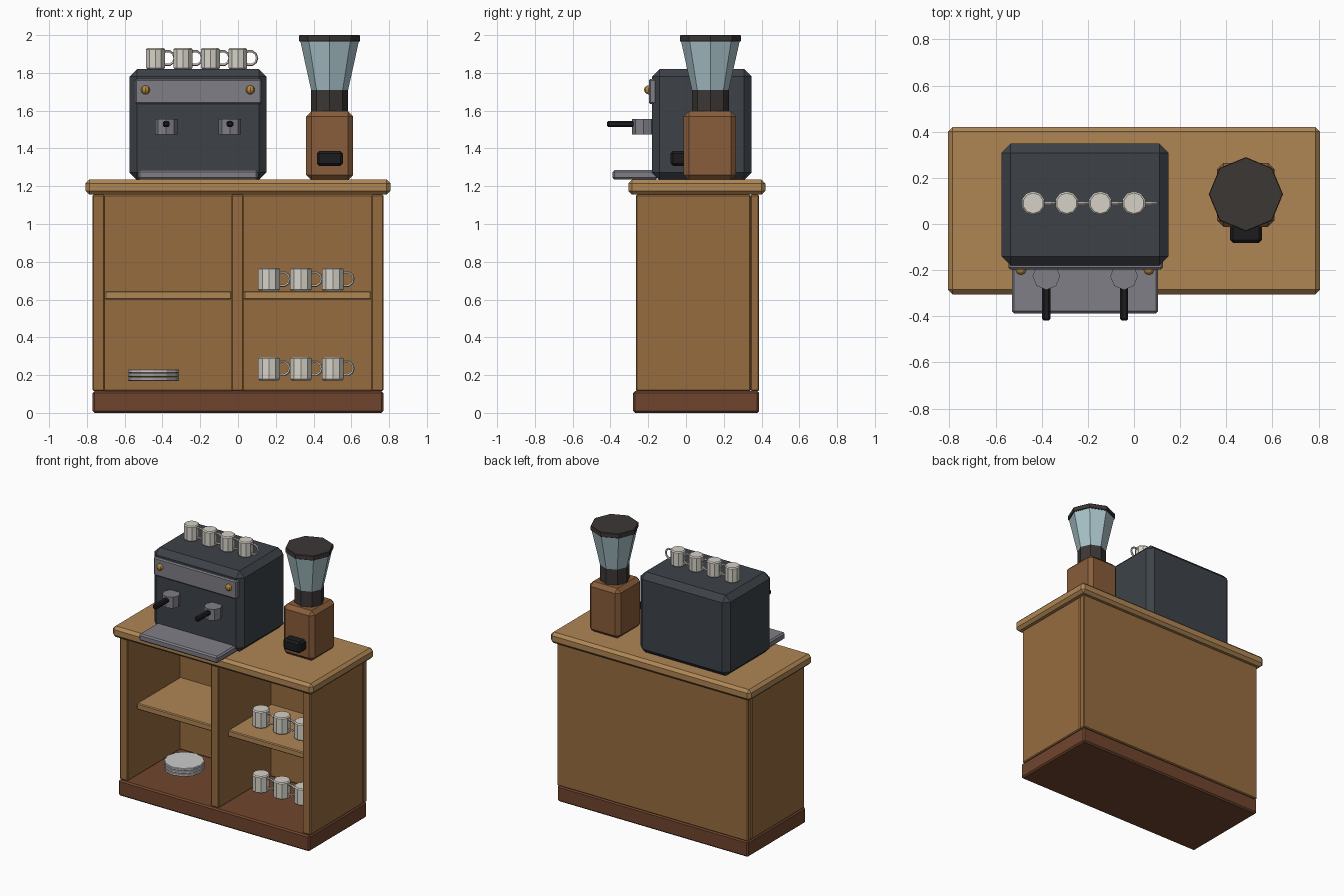
import bpy, bmesh, math
from mathutils import Matrix

if "Cube" in bpy.data.objects:
    bpy.data.objects.remove(bpy.data.objects["Cube"])


def material(name, r, g, b):
    m = bpy.data.materials.new(name)
    m.diffuse_color = (r, g, b, 1)
    m.use_nodes = True
    m.node_tree.nodes["Principled BSDF"].inputs["Base Color"].default_value = m.diffuse_color
    return m


OAK = material("oak", .43, .24, .09)
WOOD = material("cabinet_wood", .31, .15, .05)
PLINTH = material("plinth_wood", .16, .06, .027)
BODY = material("dark_enamel", .047, .055, .065)
STEEL = material("steel", .21, .21, .24)
BLACK = material("black_plastic", .012, .012, .014)
COPPER = material("copper_brown", .25, .11, .043)
DARK = material("dark_collar", .045, .038, .036)
GLASS = material("hopper_glass", .4, .55, .59)
BRASS = material("brass", .48, .26, .05)
CHINA = material("china", .67, .64, .57)
PLATE = material("plate_china", .55, .56, .57)


def finish(name, bm, mat, bevel=0):
    me = bpy.data.meshes.new(name)
    bm.to_mesh(me)
    bm.free()
    ob = bpy.data.objects.new(name, me)
    bpy.context.collection.objects.link(ob)
    me.materials.append(mat)
    if bevel:
        mod = ob.modifiers.new("bevel", 'BEVEL')
        mod.width = bevel
        mod.segments = 1
        mod.limit_method = 'ANGLE'
        mod.angle_limit = math.radians(50)
    return ob


def box(name, x, y, z, mat, bevel=0.006):
    """Box from (min, max) ranges."""
    bm = bmesh.new()
    mid = [(r[0] + r[1]) / 2 for r in (x, y, z)]
    size = [r[1] - r[0] for r in (x, y, z)]
    bmesh.ops.create_cube(bm, size=1, matrix=Matrix.Translation(mid) @ Matrix.Diagonal((*size, 1)))
    return finish(name, bm, mat, bevel)


def tube(name, x, y, z0, z1, r0, r1, sides, mat, bevel=0):
    """Upright solid cylinder or cone."""
    bm = bmesh.new()
    bmesh.ops.create_cone(bm, cap_ends=True, segments=sides, radius1=r0, radius2=r1, depth=z1 - z0,
                          matrix=Matrix.Translation((x, y, (z0 + z1) / 2)))
    return finish(name, bm, mat, bevel)


def ring(name, x, y, z, major, minor, mat, n=10, m=5):
    """Low-poly ring standing in the xz plane."""
    bm = bmesh.new()
    rows = []
    for i in range(n):
        a = 2 * math.pi * i / n
        row = []
        for j in range(m):
            b = 2 * math.pi * j / m
            r = major + minor * math.cos(b)
            row.append(bm.verts.new((x + r * math.cos(a), y + minor * math.sin(b), z + r * math.sin(a))))
        rows.append(row)
    for i in range(n):
        p, q = rows[i], rows[(i + 1) % n]
        for j in range(m):
            k = (j + 1) % m
            bm.faces.new((p[j], p[k], q[k], q[j]))
    bmesh.ops.recalc_face_normals(bm, faces=bm.faces)
    return finish(name, bm, mat)


def cup(name, x, y, z, r, h):
    tube(name, x, y, z, z + h, r, r, 10, CHINA, 0.007)
    ring(name + "_handle", x + r + 0.012, y, z + h * .52, 0.037, 0.007, CHINA)


# Cabinet
box("plinth", (-.77, .77), (-.28, .387), (0, .115), PLINTH, .01)
box("countertop", (-.807, .807), (-.305, .42), (1.155, 1.235), OAK, .02)
box("back_panel", (-.77, .77), (.342, .387), (.115, 1.155), WOOD)
for name, x0, x1 in (("left_side", -.77, -.705), ("divider", -.035, .03), ("right_side", .705, .77)):
    box(name, (x0, x1), (-.265, .342), (.115, 1.155), WOOD)
for name, x0, x1 in (("left_shelf", -.705, -.035), ("right_shelf", .03, .705)):
    box(name, (x0, x1), (-.16, .342), (.6, .645), OAK)

# Cups and plates in the cabinet
for row, z in (("lower", .172), ("upper", .645)):
    for i in range(3):
        cup(f"{row}_shelf_cup_{i + 1}", .164 + .169 * i, .03, z, .06, .123)
for i in range(3):
    z = .17 + .021 * i
    tube(f"plate_{i + 1}", -.447, .02, z, z + .018, .135, .135, 12, PLATE, .003)

# Espresso machine
box("machine_body", (-.575, .15), (-.18, .348), (1.232, 1.82), BODY, .04)
box("machine_front_panel", (-.545, .125), (-.197, -.15), (1.635, 1.768), STEEL, .008)
box("drip_tray", (-.53, .105), (-.388, -.15), (1.235, 1.285), STEEL, .01)
for i, x in enumerate((-.49, .065)):
    bm = bmesh.new()
    bmesh.ops.create_uvsphere(bm, u_segments=8, v_segments=6, radius=.024,
                              matrix=Matrix.Translation((x, -.198, 1.71)))
    finish(f"knob_{i + 1}", bm, BRASS)
for i, x in enumerate((-.38, -.043)):
    tube(f"brew_head_{i + 1}", x, -.226, 1.475, 1.557, .06, .06, 8, STEEL)
    box(f"filter_handle_{i + 1}", (x - .018, x + .018), (-.419, -.27), (1.514, 1.546), BLACK, .008)
for i in range(4):
    cup(f"machine_cup_{i + 1}", -.437 + .1455 * i, .09, 1.82, .052, .112)

# Grinder
GX, GY = .485, .129
box("grinder_body", (GX - .125, GX + .125), (-.012, .265), (1.232, 1.597), COPPER, .028)
box("grinder_spout", (.417, .555), (-.082, .02), (1.308, 1.387), BLACK, .013)
tube("grinder_collar", GX, GY, 1.58, 1.71, .098, .098, 8, DARK)
tube("hopper", GX, GY, 1.71, 1.967, .098, .155, 8, GLASS)
tube("hopper_lid", GX, GY, 1.965, 2.0, .161, .161, 8, DARK, .003)
